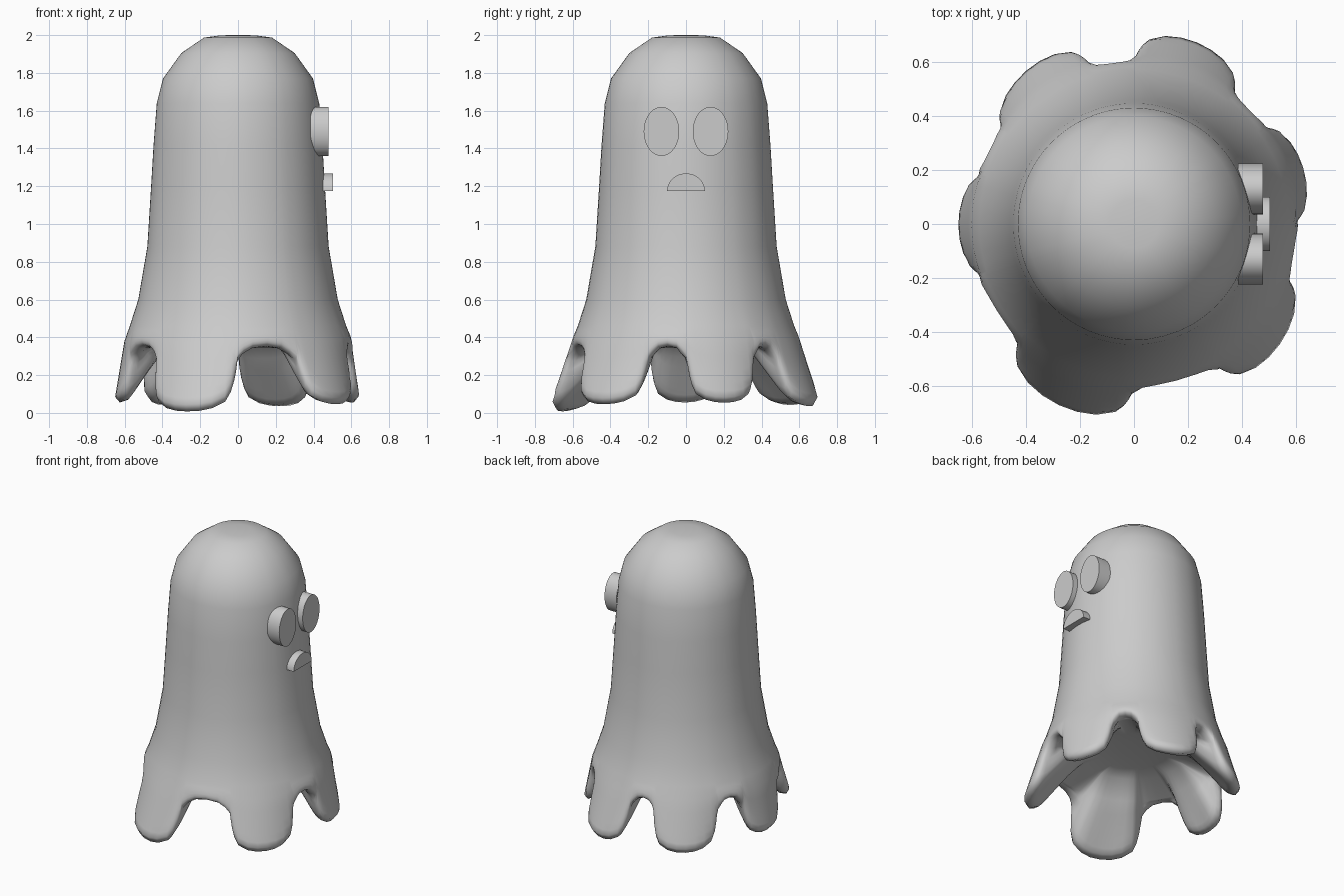
import bpy, bmesh, math
from mathutils import Vector
from mathutils.geometry import intersect_point_line

if "Cube" in bpy.data.objects:
    bpy.data.objects.remove(bpy.data.objects["Cube"])

# Sheet profile from crown to skirt: (radius, z)
PROFILE = [(0.09, 1.999), (0.18, 1.987), (0.30, 1.905), (0.397, 1.77), (0.43, 1.64),
           (0.447, 1.42), (0.46, 1.2), (0.48, 0.88), (0.528, 0.6), (0.573, 0.46)]
# Hem lobes: start angle, end angle, hem height, tip radius, sideways lean
LOBES = [(0, 37, 0.06, 0.66, 0.005), (52, 90, 0.045, 0.705, 0.012),
         (105, 145, 0.05, 0.69, -0.022), (162, 199, 0.06, 0.65, 0),
         (225, 270, 0.018, 0.71, 0.012), (300, 341, 0.055, 0.697, -0.018)]
# Half outline of one lobe: (position across, drop)
LOBE_SHAPE = [(1.0, 0.22), (0.97, 0.36), (0.93, 0.52), (0.86, 0.7), (0.75, 0.85),
              (0.5, 0.95), (0.25, 0.99), (0, 1)]
ARCH = [(0.1, 0.32), (0.25, 0.35), (0.5, 0.36), (0.75, 0.35), (0.9, 0.32)]
ROWS = (0.2, 0.4, 0.6, 0.75, 0.86, 0.94, 1.0)
EDGE = 0.03       # rounding radius of the hem
CEILING = 0.375   # where the underside closes


def finish(bm, name, angle=40):
    bmesh.ops.recalc_face_normals(bm, faces=bm.faces[:])
    mesh = bpy.data.meshes.new(name)
    bm.to_mesh(mesh)
    bm.free()
    obj = bpy.data.objects.new(name, mesh)
    bpy.context.collection.objects.link(obj)
    bpy.ops.object.select_all(action='DESELECT')
    obj.select_set(True)
    bpy.context.view_layer.objects.active = obj
    bpy.ops.object.shade_smooth_by_angle(angle=math.radians(angle))
    return obj


def hem_columns():
    """Angle, hem height and tip radius of every column round the sheet."""
    cols = []
    across = [(-u, d) for u, d in LOBE_SHAPE] + LOBE_SHAPE[-2::-1]
    for i, (a, b, low, tip, lean) in enumerate(LOBES):
        for u, drop in across:
            cols.append(((a + b) / 2 + u * (b - a) / 2, 0.36 - drop * (0.36 - low),
                         tip + lean * u - 0.022 * u * u))
        nxt = LOBES[(i + 1) % len(LOBES)]
        end = nxt[0] if nxt[0] > b else nxt[0] + 360
        for t, z in ARCH:
            cols.append((b + t * (end - b), z, 0.66))
    return cols


cols = hem_columns()
# Flattened hem line, used to measure the distance to the edge
hem_line = [Vector((0.62 * math.radians(d), z, 0)) for d, z, _ in cols]
count = len(cols)


def hem_distance(i, z):
    p = Vector((hem_line[i].x, z, 0))
    best = 1
    for j in range(max(0, i - 9), min(count - 1, i + 9)):
        a, b = hem_line[j], hem_line[j + 1]
        q, t = intersect_point_line(p, a, b)
        q = a if t < 0 else b if t > 1 else q
        best = min(best, (p - q).length)
    return best


# Draped sheet: outer surface running down to the lobed hem
bm = bmesh.new()
grid = []
for deg, hem, tip in cols:
    c, s = math.cos(math.radians(deg)), math.sin(math.radians(deg))
    ring = list(PROFILE)
    r0, z0 = PROFILE[-1]
    for k in ROWS:
        z = z0 + (hem - z0) * k
        if z > 0.4:
            r = r0 + (0.598 - r0) * (z0 - z) / (z0 - 0.4)
        else:
            r = 0.598 + (tip - 0.598) * (0.4 - z) / 0.31
        ring.append((r, z))
    grid.append([bm.verts.new((r * c, r * s, z)) for r, z in ring])
crown = bm.verts.new((0, 0, 2))


def skin(strips):
    for a, b in zip(strips, strips[1:] + strips[:1]):
        for k in range(len(a) - 1):
            bm.faces.new((a[k], a[k + 1], b[k + 1], b[k]))


skin(grid)
for a, b in zip(grid, grid[1:] + grid[:1]):
    bm.faces.new((crown, a[0], b[0]))
bm.normal_update()

# Rounded hem and underside: lobes thicken upward and close into a ceiling
first = len(PROFILE)
inner = []
for i, (col, (deg, hem, tip)) in enumerate(zip(grid, cols)):
    out = Vector((math.cos(math.radians(deg)), math.sin(math.radians(deg)), 0))
    strip = [bm.verts.new(out * r + Vector((0, 0, z)))
             for r, z in ((0.1, 0.43), (0.22, 0.42), (0.33, 0.4))]
    for v, k in zip(col[first:], ROWS):
        d = min(EDGE, hem_distance(i, v.co.z))
        pull = EDGE - math.sqrt(EDGE ** 2 - (EDGE - d) ** 2)
        n = v.normal.copy()
        if k == 1.0:
            v.co -= n * EDGE
            strip.append(v)
            continue
        p = v.co - n * (2 * EDGE - pull)
        rise = (1 - k) * (CEILING - hem)
        p -= out * 0.5 * rise
        p.z += rise - (1 - k) * (PROFILE[-1][1] - hem)
        strip.append(bm.verts.new(p))
        v.co -= n * pull
    inner.append(strip)
skin(inner)
bm.faces.new([s[0] for s in inner])
finish(bm, "sheet_body", 80)


def face_plate(name, outline, x0, x1):
    """Extrude a (y, z) outline along x."""
    bm = bmesh.new()
    face = bm.faces.new([bm.verts.new((x0, y, z)) for y, z in outline])
    back = face.copy()
    ext = bmesh.ops.extrude_face_region(bm, geom=[face])
    moved = [v for v in ext["geom"] if isinstance(v, bmesh.types.BMVert)]
    bmesh.ops.translate(bm, verts=moved, vec=(x1 - x0, 0, 0))
    bmesh.ops.remove_doubles(bm, verts=bm.verts[:], dist=1e-5)
    return finish(bm, name)


def arc(cy, cz, ry, rz, end, count):
    return [(cy + ry * math.cos(end * i / count), cz + rz * math.sin(end * i / count))
            for i in range(count + 1)]


# Oval eyes
for side, name in ((-1, "left_eye"), (1, "right_eye")):
    face_plate(name, arc(side * 0.13, 1.49, 0.094, 0.13, math.tau, 40)[:-1], 0.385, 0.478)
# Half-round mouth
face_plate("mouth", arc(0, 1.175, 0.1, 0.093, math.pi, 24), 0.44, 0.504)
